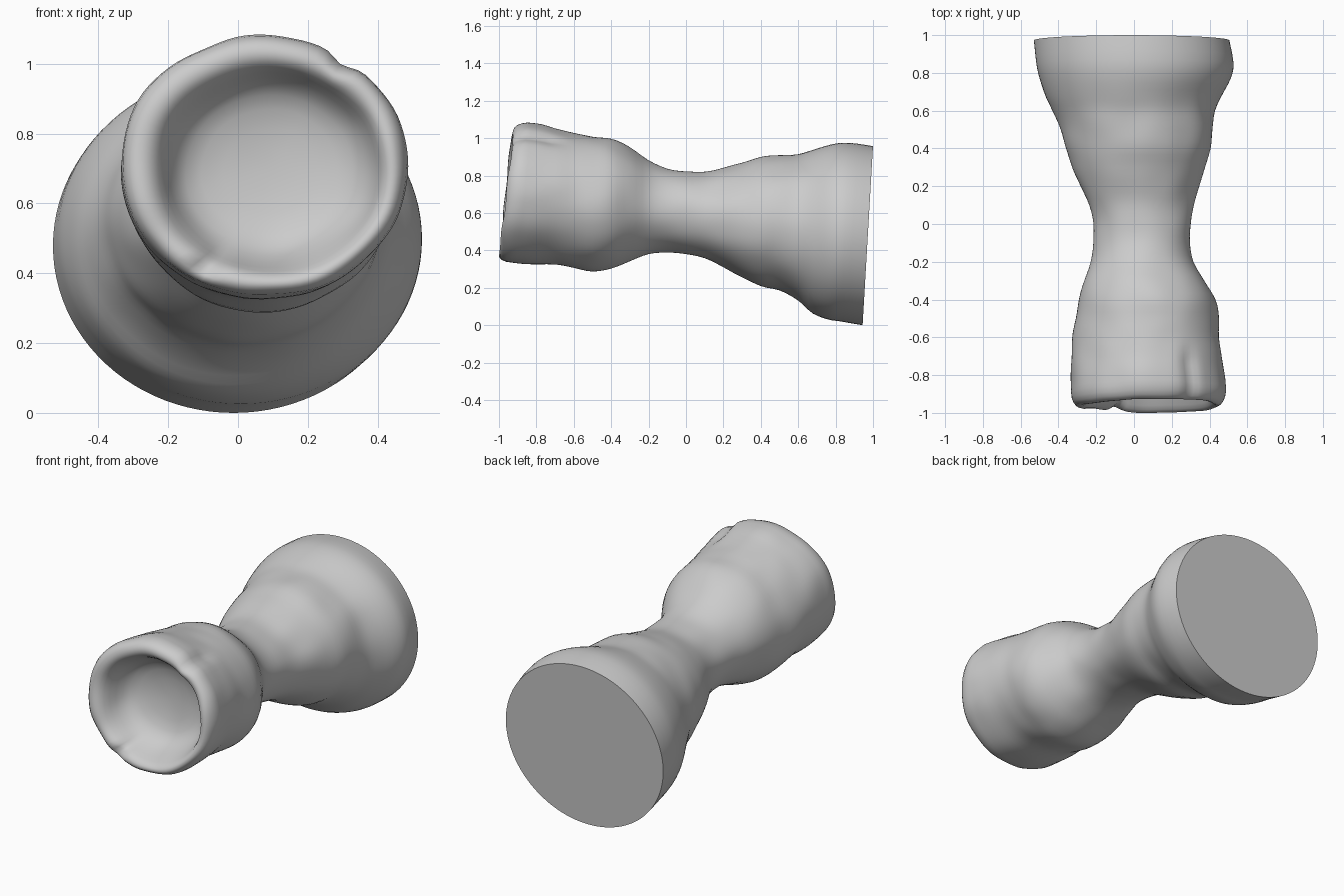
import bpy, bmesh, math
from mathutils import Vector, noise

if "Cube" in bpy.data.objects:
    bpy.data.objects.remove(bpy.data.objects["Cube"])

SEG = 96

# Outer sections: y, x min, x max, z min, z max
BODY = [
    (0.972, -.53, .505, .00, .957), (0.85, -.517, .527, .02, .975), (0.77, -.50, .512, .03, .967),
    (0.68, -.47, .465, .06, .937), (0.6, -.43, .43, .13, .915), (0.5, -.385, .415, .185, .91),
    (0.4, -.36, .405, .21, .90), (0.3, -.325, .375, .255, .87), (0.2, -.285, .345, .31, .84),
    (0.1, -.24, .315, .355, .82), (0.0, -.215, .30, .38, .82), (-.1, -.215, .295, .39, .835),
    (-.2, -.23, .315, .38, .88), (-.3, -.26, .375, .345, .95), (-.4, -.29, .43, .305, 1.0),
    (-.5, -.31, .45, .29, 1.01), (-.6, -.325, .45, .305, 1.025), (-.7, -.33, .465, .325, 1.05),
    (-.8, -.335, .48, .325, 1.07), (-.89, -.337, .49, .332, 1.08),
]
# Rounded lip and hollow bowl: y, scale of the last outer section
LIP = [(-.92, .99), (-.942, .967), (-.956, .935), (-.962, .895), (-.96, .855), (-.95, .815),
       (-.93, .78), (-.90, .745), (-.865, .705), (-.83, .655), (-.80, .58), (-.78, .47),
       (-.767, .32), (-.76, .16)]


def catmull(a, b, c, d, t):
    return tuple(.5 * (2 * q + (r - p) * t + (2 * p - 5 * q + 4 * r - s) * t * t
                       + (3 * q - p - 3 * r + s) * t ** 3) for p, q, r, s in zip(a, b, c, d))


def bump(angle, centre, width):
    d = (angle - centre + math.pi) % (2 * math.pi) - math.pi
    return math.exp(-(d / width) ** 2)


def ring(bm, y, x0, x1, z0, z1, scale=1.0):
    cx, cz = (x0 + x1) / 2, (z0 + z1) / 2
    rx, rz = (x1 - x0) / 2 * scale, (z1 - z0) / 2 * scale
    # Bowl sits slightly off centre, its lip thinner below
    inner = min(1, max(0, (.95 - scale) / .2))
    cx, cz = cx + .015 * inner, cz - .012 * inner
    verts = []
    for i in range(SEG):
        a = 2 * math.pi * i / SEG
        k, dy = 1.0, 0.0
        # Groove running back from the upper right of the lip
        k -= .055 * bump(a, math.radians(56), .11) * min(1, max(0, (-.62 - y) / .12)) \
            * min(1, max(0, (scale - .75) / .2))
        # Nick in the lower left of the lip
        dy = .035 * bump(a, math.radians(241), .10) * min(1, max(0, (1 - scale) / .1)) \
            * min(1, max(0, (scale - .65) / .15))
        p = Vector((cx + rx * k * math.cos(a), y + dy, cz + rz * k * math.sin(a)))
        # Slanted ends
        if y > .7:
            p.y += .058 * (p.z - cz) * min(1, (y - .7) / .2)
        elif y < -.7:
            p.y += .107 * (p.z - cz) * min(1, (-.7 - y) / .15)
        # Hand-worked unevenness, fading out at the flat back
        q = min(1, max(0, (.8 - y) / .3))
        n = .008 * noise.noise(p * 6) * q
        p.x += n * math.cos(a)
        p.z += n * math.sin(a)
        if y < -.7:
            p.y += .012 * noise.noise(p * 5 + Vector((3, 0, 1))) * min(1, (-.7 - y) / .15)
        verts.append(bm.verts.new(p))
    return verts


bm = bmesh.new()
rings = []
n = len(BODY)
for i in range(n - 1):
    pts = [BODY[max(0, min(n - 1, i + j))] for j in (-1, 0, 1, 2)]
    for s in range(3):
        rings.append(ring(bm, *catmull(*pts, s / 3)))
rings.append(ring(bm, *BODY[-1]))
for y, f in LIP:
    rings.append(ring(bm, y, *BODY[-1][1:], scale=f))

for a, b in zip(rings, rings[1:]):
    for i in range(SEG):
        j = (i + 1) % SEG
        bm.faces.new((a[i], a[j], b[j], b[i]))
# Flat back and bowl floor
bm.faces.new(rings[0])
centre = sum((v.co for v in rings[-1]), Vector()) / SEG
tip = bm.verts.new(centre + Vector((0, .003, 0)))
for i in range(SEG):
    bm.faces.new((rings[-1][i], rings[-1][(i + 1) % SEG], tip))
bmesh.ops.recalc_face_normals(bm, faces=bm.faces)

mesh = bpy.data.meshes.new("waisted_body")
bm.to_mesh(mesh)
bm.free()
obj = bpy.data.objects.new("waisted_body", mesh)
bpy.context.collection.objects.link(obj)
bpy.context.view_layer.objects.active = obj
obj.select_set(True)
bpy.ops.object.shade_smooth_by_angle(angle=math.radians(55))
